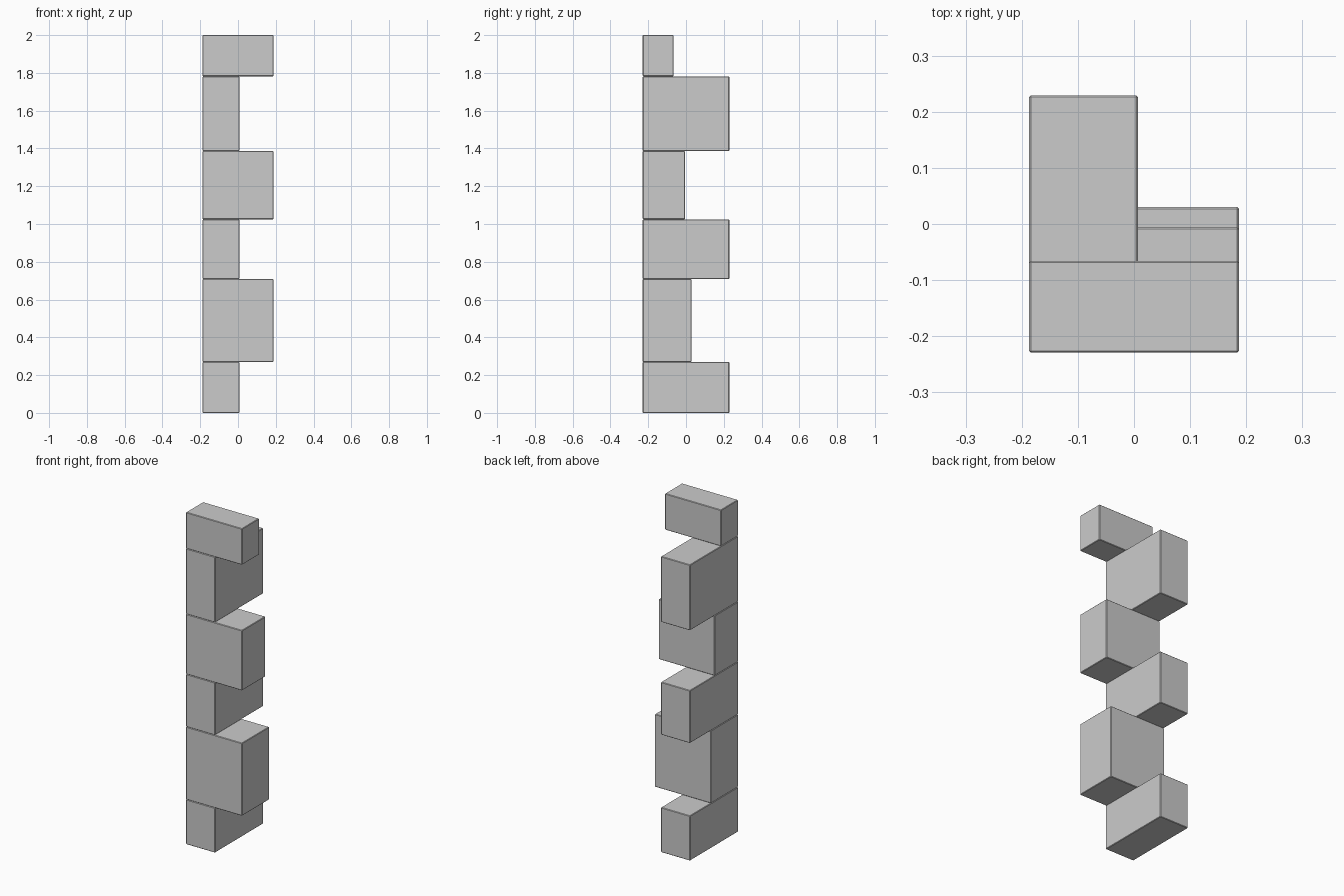
import bpy

if "Cube" in bpy.data.objects:
    bpy.data.objects.remove(bpy.data.objects["Cube"])

X0, Y0 = -0.187, -0.229   # shared outer corner of the quoin stack


def block(name, x1, y1, z0, z1):
    bpy.ops.mesh.primitive_cube_add(size=1, location=((X0 + x1) / 2, (Y0 + y1) / 2, (z0 + z1) / 2))
    ob = bpy.context.object
    ob.name = name
    ob.scale = (x1 - X0, y1 - Y0, z1 - z0)
    bpy.ops.object.transform_apply(location=False, rotation=False, scale=True)
    # tiny chamfer on every stone edge
    bev = ob.modifiers.new("chamfer", 'BEVEL')
    bev.width = 0.003
    bev.segments = 1


# stones alternate: long along y, then long along x with varying depth
levels = [0, 0.27, 0.708, 1.025, 1.387, 1.782, 2.0]
wide_depths = [0.03, -0.006, -0.066]
for i in range(6):
    if i % 2 == 0:
        block(f"side_stone_{i // 2 + 1}", 0.007, 0.229, levels[i], levels[i + 1])
    else:
        block(f"front_stone_{i // 2 + 1}", 0.187, wide_depths[i // 2], levels[i], levels[i + 1])
